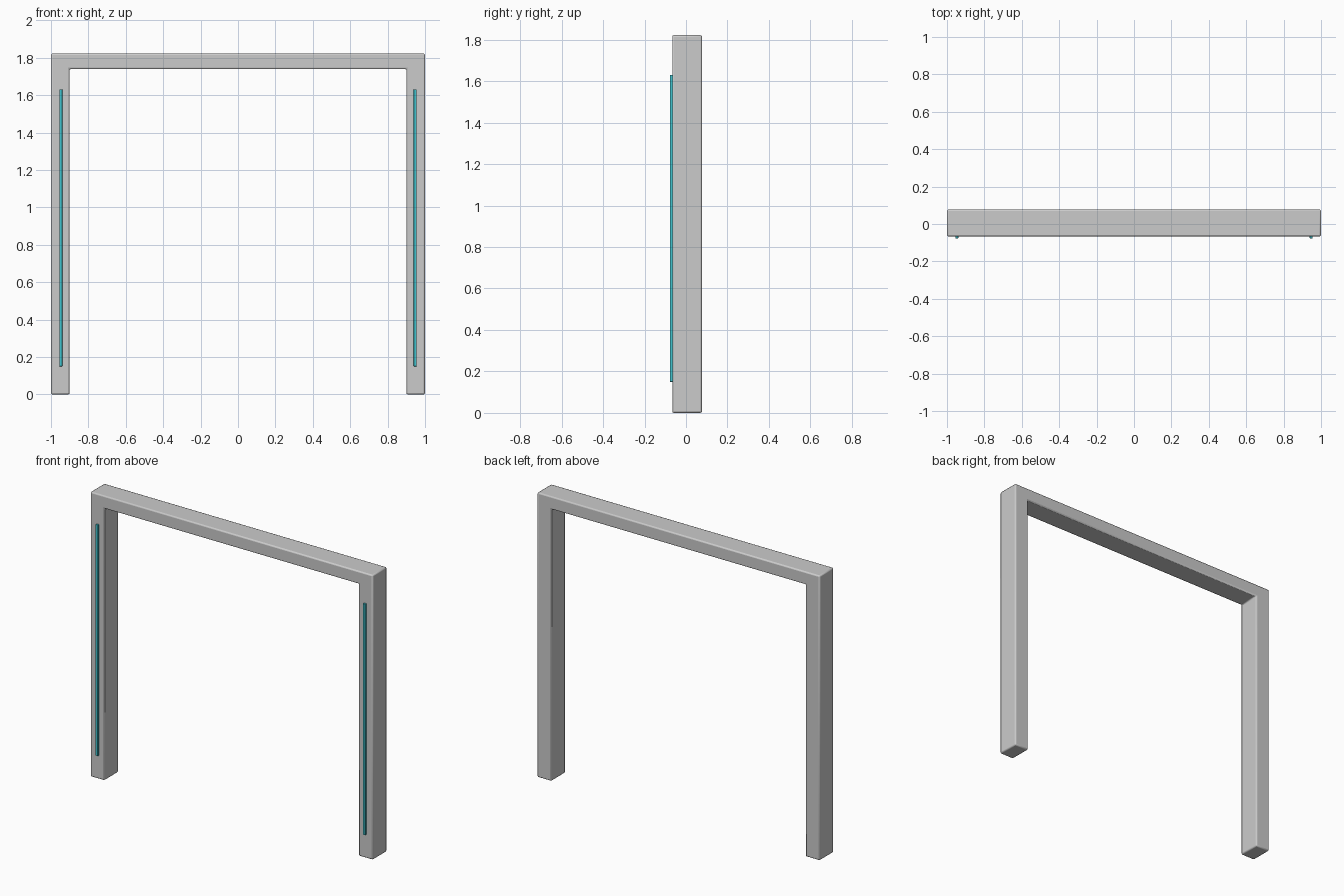
import bpy, bmesh

if "Cube" in bpy.data.objects:
    bpy.data.objects.remove(bpy.data.objects["Cube"])

FRONT, BACK, TOP = -0.066, 0.077, 1.822


def finish(name, bm, bevel, segments):
    bmesh.ops.recalc_face_normals(bm, faces=bm.faces)
    mesh = bpy.data.meshes.new(name)
    bm.to_mesh(mesh)
    bm.free()
    ob = bpy.data.objects.new(name, mesh)
    bpy.context.collection.objects.link(ob)
    mod = ob.modifiers.new("soft_edges", 'BEVEL')
    mod.width = bevel
    mod.segments = segments
    mod.limit_method = 'ANGLE'
    bpy.context.view_layer.objects.active = ob
    ob.select_set(True)
    bpy.ops.object.shade_smooth_by_angle()
    ob.select_set(False)
    return ob


def extrude_profile(points, y0, y1):
    bm = bmesh.new()
    face = bm.faces.new([bm.verts.new((x, y0, z)) for x, z in points])
    ext = bmesh.ops.extrude_face_region(bm, geom=[face])
    verts = [g for g in ext["geom"] if isinstance(g, bmesh.types.BMVert)]
    bmesh.ops.translate(bm, verts=verts, vec=(0, y1 - y0, 0))
    return bm


# Gate frame: two posts and a lintel as one upside-down U
outline = [(-1, 0), (-0.9, 0), (-0.9, 1.74), (0.9, 1.74),
           (0.9, 0), (1, 0), (1, TOP), (-1, TOP)]
finish("gate_frame", extrude_profile(outline, FRONT, BACK), 0.008, 2)

# Light strips on the front of each post
teal = bpy.data.materials.new("teal_light")
teal.diffuse_color = (0.05, 0.55, 0.62, 1)
teal.use_nodes = True
teal.node_tree.nodes["Principled BSDF"].inputs["Base Color"].default_value = teal.diffuse_color
for side, x in (("left", -0.947), ("right", 0.947)):
    w = 0.0075
    rect = [(x - w, 0.15), (x + w, 0.15), (x + w, 1.63), (x - w, 1.63)]
    strip = finish(side + "_light_strip",
                   extrude_profile(rect, -0.077, FRONT + 0.004), 0.001, 1)
    strip.data.materials.append(teal)
